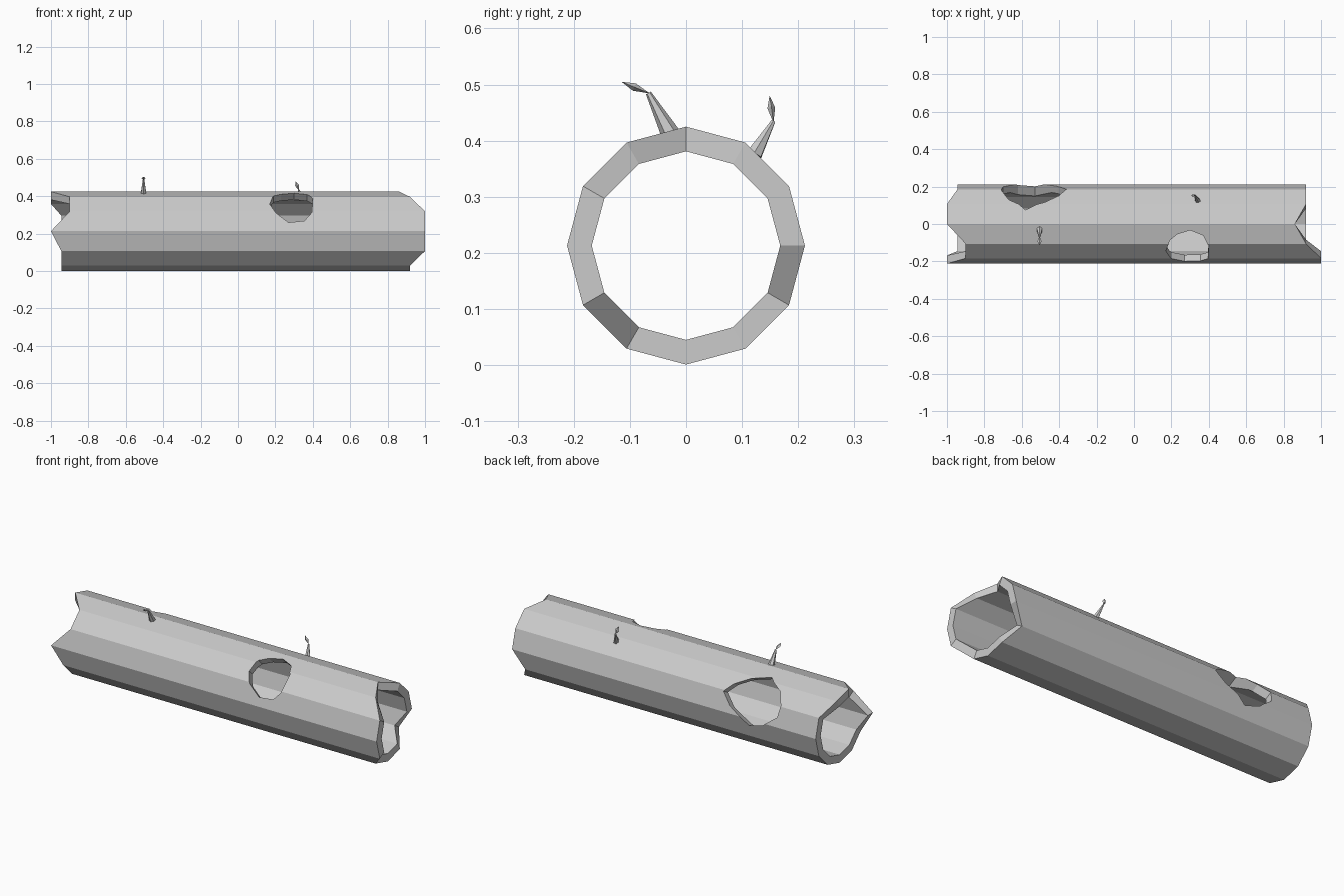
import bpy, bmesh
from math import sin, cos, radians
from mathutils import Vector, Matrix

if "Cube" in bpy.data.objects:
    bpy.data.objects.remove(bpy.data.objects["Cube"], do_unlink=True)

CENTRE_Z, OUTER, INNER = 0.213, 0.212, 0.168

grey = bpy.data.materials.new("bark grey")
grey.use_nodes = True
grey.diffuse_color = (0.6, 0.6, 0.6, 1)
grey.node_tree.nodes["Principled BSDF"].inputs["Base Color"].default_value = (0.6, 0.6, 0.6, 1)


def make_object(name, bm):
    bmesh.ops.recalc_face_normals(bm, faces=bm.faces)
    mesh = bpy.data.meshes.new(name)
    bm.to_mesh(mesh)
    bm.free()
    mesh.materials.append(grey)
    obj = bpy.data.objects.new(name, mesh)
    bpy.context.scene.collection.objects.link(obj)
    return obj


# Hollow trunk: twelve sides with jagged ends, listed from the top round by the front
left_ends = [-1, -.9, -.9, -1] + [-.945] * 7 + [-1]
right_ends = [.86, .92, 1, 1, 1, .92, .92, .92, .86, .92, .92, .92]
bm = bmesh.new()


def ring(radius, ends):
    verts = []
    for i, x in enumerate(ends):
        a = radians(30 * i)
        verts.append(bm.verts.new((x, -radius * sin(a), CENTRE_Z + radius * cos(a))))
    return verts


loops = [ring(OUTER, left_ends), ring(OUTER, right_ends),
         ring(INNER, right_ends), ring(INNER, left_ends)]
for k in range(4):
    a, b = loops[k], loops[(k + 1) % 4]
    for i in range(12):
        j = (i + 1) % 12
        bm.faces.new((a[i], a[j], b[j], b[i]))
trunk = make_object("hollow_trunk", bm)


# Irregular knot holes cut through the wall, outline as (x, height along the wall)
def cut_hole(name, angle, outline):
    a = radians(angle)
    normal, up = Vector((0, -sin(a), cos(a))), Vector((0, cos(a), sin(a)))
    if angle < 0:
        up = Vector((0, -cos(a), -sin(a)))
    bm = bmesh.new()
    base = [bm.verts.new(Vector((x, 0, CENTRE_Z)) + up * v + normal * 0.06)
            for x, v in outline]
    face = bm.faces.new(base)
    out = bmesh.ops.extrude_face_region(bm, geom=[face])
    bmesh.ops.translate(bm, vec=normal * 0.3,
                        verts=[g for g in out["geom"] if isinstance(g, bmesh.types.BMVert)])
    cutter = make_object(name, bm)
    cutter.hide_render = True
    cutter.hide_viewport = False
    mod = trunk.modifiers.new(name, "BOOLEAN")
    mod.operation, mod.solver, mod.object = "DIFFERENCE", "EXACT", cutter
    return cutter


# Up the wall means toward the top on both sides
front_outline = [(.30, .12), (.37, .095), (.40, .04), (.395, -.06), (.355, -.1),
                 (.27, -.108), (.2, -.06), (.17, 0), (.19, .07), (.23, .1)]
back_outline = [(-.36, 0), (-.41, .06), (-.53, .13), (-.62, .11), (-.70, .05),
                (-.71, -.01), (-.67, -.08), (-.58, -.134), (-.48, -.1), (-.4, -.05)]
cutters = [cut_hole("front_hole_cutter", 45, front_outline),
           cut_hole("back_hole_cutter", -62, [(x, -v) for x, v in back_outline])]
# The back wall direction is flipped, so its heights are mirrored above
bpy.context.view_layer.update()
graph = bpy.context.evaluated_depsgraph_get()
cut_mesh = bpy.data.meshes.new_from_object(trunk.evaluated_get(graph))
trunk.modifiers.clear()
trunk.data = cut_mesh
for c in cutters:
    bpy.data.objects.remove(c, do_unlink=True)


# Twigs: a tapered stem with a small pointed leaf
def tapered(name, start, end, r1, r2):
    start, end = Vector(start), Vector(end)
    d = end - start
    turn = d.to_track_quat("Z", "Y").to_matrix().to_4x4()
    bm = bmesh.new()
    bmesh.ops.create_cone(bm, cap_ends=True, segments=6, radius1=r1, radius2=r2,
                          depth=d.length,
                          matrix=Matrix.Translation((start + end) / 2) @ turn)
    return make_object(name, bm)


def leaf(name, start, end, side, thick):
    start, end = Vector(start), Vector(end)
    d = end - start
    side = Vector(side).normalized()
    across = d.cross(side).normalized()
    bm = bmesh.new()
    tip, root = bm.verts.new(end), bm.verts.new(start)
    mid = start + d * 0.55
    belt = [bm.verts.new(mid + o) for o in
            (side * 0.011, across * thick, -side * 0.011, -across * thick)]
    for i in range(4):
        bm.faces.new((belt[i], belt[(i + 1) % 4], tip))
        bm.faces.new((belt[(i + 1) % 4], belt[i], root))
    return make_object(name, bm)


tapered("front_twig", (-.505, -.025, .407), (-.505, -.067, .485), .018, .005)
leaf("front_leaf", (-.505, -.064, .484), (-.505, -.115, .505), (1, 0, 0), .007)
tapered("back_twig", (.342, .122, .375), (.325, .156, .435), .015, .004)
leaf("back_leaf", (.325, .156, .432), (.308, .149, .48), (1, 0, .35), .007)
